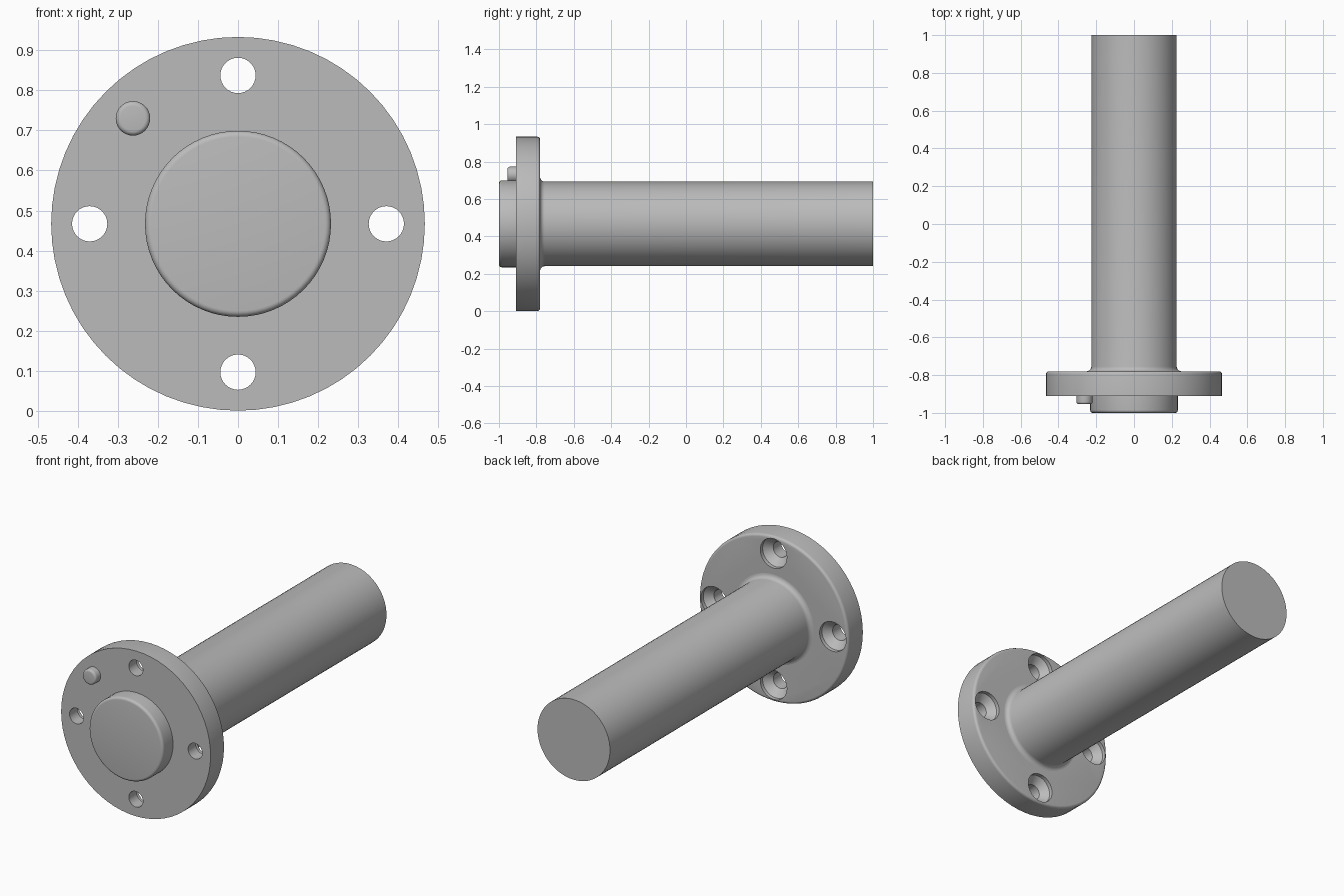
import bpy, bmesh, math

cube = bpy.data.objects.get("Cube")
if cube:
    bpy.data.objects.remove(cube, do_unlink=True)

steel = bpy.data.materials.new("plain_grey")
steel.use_nodes = True
grey = (0.5, 0.5, 0.5, 1)
steel.diffuse_color = grey
bsdf = next(n for n in steel.node_tree.nodes if n.type == 'BSDF_PRINCIPLED')
bsdf.inputs["Base Color"].default_value = grey

AXIS_Z = 0.467
FLANGE_R = 0.466
FRONT, BACK = -0.91, -0.78


def arc(r, y, radius, start, end, steps=5):
    """Points of a rounded edge in the (radius, y) plane."""
    angles = [math.radians(start + (end - start) * i / steps) for i in range(steps + 1)]
    return [(r + radius * math.cos(a), y + radius * math.sin(a)) for a in angles]


def turned(name, profile, x=0, z=AXIS_Z, segments=64):
    """Spin a (radius, y) profile around a line parallel to y and cap both ends."""
    bm = bmesh.new()
    rings = []
    for r, y in profile:
        ring = []
        for i in range(segments):
            a = math.tau * i / segments
            ring.append(bm.verts.new((x + r * math.cos(a), y, z + r * math.sin(a))))
        rings.append(ring)
    for a, b in zip(rings, rings[1:]):
        for i in range(segments):
            j = (i + 1) % segments
            bm.faces.new((a[i], a[j], b[j], b[i]))
    bm.faces.new(rings[0])
    bm.faces.new(rings[-1])
    bmesh.ops.recalc_face_normals(bm, faces=bm.faces)
    mesh = bpy.data.meshes.new(name)
    bm.to_mesh(mesh)
    bm.free()
    mesh.materials.append(steel)
    ob = bpy.data.objects.new(name, mesh)
    bpy.context.collection.objects.link(ob)
    return ob


def activate(ob):
    bpy.ops.object.select_all(action='DESELECT')
    ob.select_set(True)
    bpy.context.view_layer.objects.active = ob


# Flange disc with a rounded back rim
edge = 0.015
flange = turned("flange", [(FLANGE_R, FRONT)]
                + arc(FLANGE_R - edge, BACK - edge, edge, 0, 90))

# Four countersunk screw holes, wide at the back
for i in range(4):
    a = math.tau * i / 4
    cutter = turned("hole_cutter",
                    [(0.044, FRONT - 0.05), (0.044, BACK - 0.06), (0.083, BACK - 0.021),
                     (0.083, BACK + 0.05)],
                    0.37 * math.cos(a), AXIS_Z + 0.37 * math.sin(a), 32)
    cutter.hide_render = True
    activate(flange)
    cut = flange.modifiers.new("screw_hole", 'BOOLEAN')
    cut.operation = 'DIFFERENCE'
    cut.solver = 'EXACT'
    cut.object = cutter
    bpy.ops.object.modifier_apply(modifier=cut.name)
    bpy.data.objects.remove(cutter, do_unlink=True)

# Shaft flowing into the flange through a fillet
SHAFT_R, fillet = 0.226, 0.025
shaft = turned("shaft", [(SHAFT_R + fillet, BACK - 0.02)]
               + arc(SHAFT_R + fillet, BACK + fillet, fillet, 270, 180)
               + [(SHAFT_R, 1.0)])

# Locating boss with a rounded front edge
BOSS_R = 0.232
boss = turned("locating_boss", arc(BOSS_R - edge, -1 + edge, edge, -90, 0)
              + [(BOSS_R, FRONT + 0.02)])

# Small off-centre locating pin
pin = turned("locating_pin", arc(0.031, -0.942, 0.012, -90, 0)
             + [(0.043, FRONT + 0.02)], -0.262, 0.73, 32)

for ob in (flange, shaft, boss, pin):
    activate(ob)
    bpy.ops.object.shade_smooth_by_angle(angle=math.radians(30))
